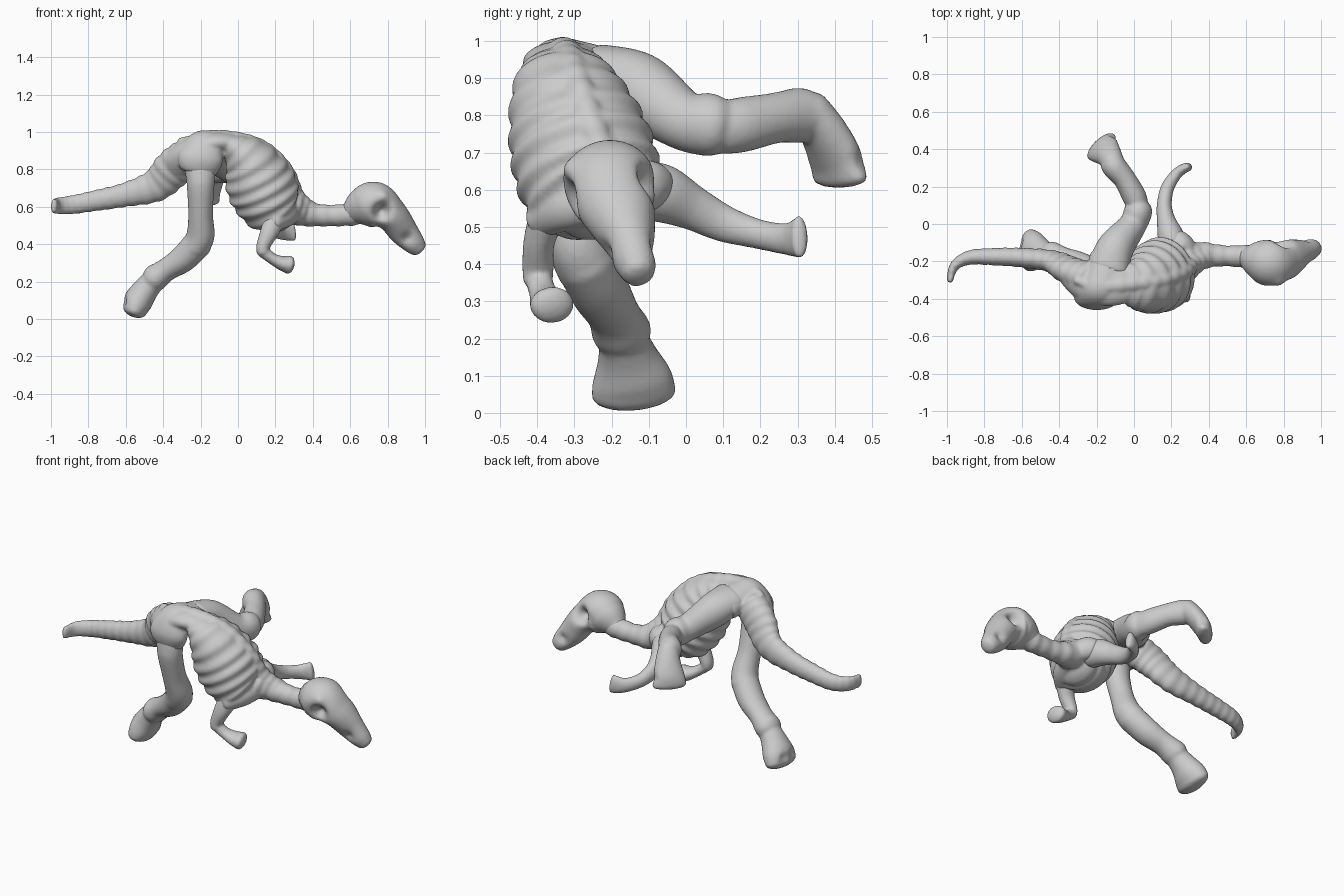
import bpy, bmesh, math
from mathutils import Vector


def smooth_path(points, steps):
    """Catmull-Rom through rows of x, y, z, half width, half height."""
    rows = [points[0]] + points + [points[-1]]
    out = []
    for i in range(1, len(rows) - 2):
        a, b, c, d = rows[i - 1:i + 3]
        for k in range(steps):
            t = k / steps
            out.append([0.5 * (2 * q + (r - p) * t + (2 * p - 5 * q + 4 * r - s) * t * t
                               + (3 * q - p - 3 * r + s) * t ** 3)
                        for p, q, r, s in zip(a, b, c, d)])
    return out + [list(points[-1])]


def tube(bm, points, side=(0, 1, 0), ridges=0, depth=0.0, sides=32, steps=14):
    """Closed elliptical sweep with rounded ends and optional ring ridges."""
    path = smooth_path(points, steps)
    n = len(path)
    sections = []
    for i, p in enumerate(path):
        t = (Vector(path[min(i + 1, n - 1)][:3]) - Vector(path[max(i - 1, 0)][:3])).normalized()
        s = Vector(side)
        s = (s - t * s.dot(t)).normalized()
        k = 1 + depth * math.sin(2 * math.pi * ridges * i / (n - 1))
        sections.append((Vector(p[:3]), t, s, t.cross(s), p[3] * k, p[4] * k))

    def cap(sec, sign):
        c, t, s, u, w, h = sec
        return [(c + t * sign * 0.55 * min(w, h) * math.sin(a), t, s, u, w * math.cos(a), h * math.cos(a))
                for a in (0.4, 0.8, 1.15, 1.4)]

    sections = cap(sections[0], -1)[::-1] + sections + cap(sections[-1], 1)
    rings = []
    for c, t, s, u, w, h in sections:
        rings.append([bm.verts.new(c + s * w * math.cos(a) + u * h * math.sin(a))
                      for a in (2 * math.pi * j / sides for j in range(sides))])
    for r0, r1 in zip(rings, rings[1:]):
        for j in range(sides):
            k = (j + 1) % sides
            bm.faces.new((r0[j], r0[k], r1[k], r1[j]))
    bm.faces.new(rings[0][::-1])
    bm.faces.new(rings[-1])


def push(bm, centre, direction, radius):
    """Press a soft dent or raise a bump."""
    c, d = Vector(centre), Vector(direction)
    for v in bm.verts:
        v.co += d * math.exp(-((v.co - c).length / radius) ** 2)


def finish(name, bm, voxel=0.01, smooth=3):
    """Fuse the sweeps of one part into a single smooth skin."""
    bmesh.ops.recalc_face_normals(bm, faces=bm.faces)
    me = bpy.data.meshes.new(name)
    bm.to_mesh(me)
    bm.free()
    me.polygons.foreach_set("use_smooth", [True] * len(me.polygons))
    ob = bpy.data.objects.new(name, me)
    bpy.context.collection.objects.link(ob)
    rm = ob.modifiers.new("fuse", 'REMESH')
    rm.mode = 'VOXEL'
    rm.voxel_size = voxel
    rm.use_smooth_shade = True
    sm = ob.modifiers.new("soften", 'SMOOTH')
    sm.factor = 0.5
    sm.iterations = smooth
    return ob


# Trunk: ridged ribcage, spine ridge, neck and shoulder girdle
bm = bmesh.new()
tube(bm, [(-.03, -.33, .93, .11, .07), (.05, -.32, .85, .155, .14), (.12, -.285, .72, .19, .185),
          (.18, -.25, .60, .185, .162), (.23, -.22, .54, .12, .09)],
     ridges=8, depth=.035, sides=48, steps=24)
tube(bm, [(-.3, -.28, .88, .05, .05), (-.17, -.33, .965, .045, .04), (0, -.32, .965, .04, .035),
          (.15, -.3, .91, .04, .035), (.26, -.26, .79, .04, .04), (.31, -.21, .65, .05, .05),
          (.38, -.17, .57, .06, .06)], ridges=16, depth=.05)
tube(bm, [(.28, -.2, .60, .10, .09), (.36, -.17, .565, .075, .07), (.48, -.17, .553, .056, .057),
          (.6, -.175, .56, .062, .062), (.66, -.185, .58, .07, .07)], ridges=7, depth=.035)
tube(bm, [(.3, -.2, .58, .05, .06), (.26, -.32, .55, .05, .06), (.19, -.39, .52, .05, .05)], side=(1, 0, 0))
tube(bm, [(.3, -.18, .59, .05, .06), (.26, -.11, .61, .06, .07), (.2, -.08, .6, .06, .06)], side=(1, 0, 0))
# pelvis and hip block
tube(bm, [(-.215, -.385, .80, .105, .06), (-.2, -.39, .86, .12, .07), (-.18, -.35, .93, .10, .075),
          (-.16, -.29, .93, .10, .07), (-.13, -.19, .89, .11, .085)], side=(1, 0, 0))
tube(bm, [(-.33, -.27, .82, .07, .09), (-.25, -.32, .89, .1, .08), (-.13, -.33, .94, .11, .06),
          (-.03, -.33, .94, .09, .05)])
tube(bm, [(-.31, -.3, .95, .02, .02), (-.26, -.32, .95, .03, .03)])
# tail of many vertebrae
tube(bm, [(-.25, -.29, .88, .09, .10), (-.34, -.25, .81, .075, .105), (-.44, -.2, .715, .06, .088),
          (-.6, -.18, .665, .052, .065), (-.75, -.175, .635, .046, .056), (-.88, -.18, .612, .038, .05),
          (-.96, -.225, .605, .026, .045), (-.985, -.305, .605, .016, .038)],
     ridges=18, depth=.035, steps=20)
finish("trunk_and_tail", bm, .009)

# Skull with eye sockets and cheek openings
bm = bmesh.new()
tube(bm, [(.60, -.175, .565, .06, .062), (.66, -.19, .595, .105, .105), (.735, -.205, .61, .13, .122),
          (.82, -.185, .555, .108, .09), (.885, -.155, .468, .074, .078), (.942, -.135, .403, .057, .06),
          (.965, -.128, .378, .045, .048)], sides=56, steps=16)
push(bm, (.77, -.315, .575), (-.01, .075, .01), .042)
push(bm, (.79, -.09, .615), (-.01, -.075, -.02), .042)
push(bm, (.905, -.22, .43), (0, .02, 0), .03)
push(bm, (.915, -.08, .44), (0, -.02, 0), .03)
push(bm, (.77, -.3, .65), (.01, -.015, .01), .03)
finish("skull", bm, .009, 2)

# Standing leg: thigh, shin with joint knobs and broad foot
bm = bmesh.new()
tube(bm, [(-.205, -.39, .82, .055, .085), (-.2, -.385, .755, .066, .078),
          (-.2, -.38, .70, .067, .073), (-.2, -.34, .56, .068, .066), (-.2, -.295, .45, .078, .075),
          (-.225, -.265, .39, .083, .075)])
tube(bm, [(-.21, -.275, .41, .08, .078), (-.29, -.23, .325, .08, .073), (-.38, -.195, .265, .072, .062),
          (-.44, -.175, .222, .08, .072), (-.46, -.17, .21, .077, .066)])
tube(bm, [(-.44, -.175, .22, .06, .06), (-.495, -.158, .155, .08, .07), (-.535, -.145, .095, .107, .078),
          (-.555, -.14, .05, .114, .069)])
for y in (-.18, -.1):
    push(bm, (-.62, y, .09), (.02, 0, .01), .03)
finish("standing_leg", bm)

# Raised leg: thigh, shin with joint knobs and hanging foot
bm = bmesh.new()
tube(bm, [(-.14, -.24, .92, .11, .075), (-.10, -.13, .87, .10, .10), (-.01, -.01, .788, .075, .08),
          (.02, .06, .775, .076, .085), (.025, .09, .77, .07, .078)], side=(1, 0, 0))
tube(bm, [(.025, .09, .765, .055, .07), (0, .15, .775, .064, .074), (-.05, .24, .793, .06, .068),
          (-.10, .30, .80, .066, .074), (-.12, .33, .80, .065, .068)], side=(1, 0, 0))
tube(bm, [(-.11, .325, .815, .06, .06), (-.135, .37, .755, .072, .056), (-.165, .405, .68, .092, .05),
          (-.175, .415, .63, .099, .042)], side=(.14, .12, .04))
for k in (-.03, .04):
    push(bm, (-.14 + k, .45 + k, .68), (-.015, -.015, 0), .03)
finish("raised_leg", bm)

# Near arm, bent at the elbow
bm = bmesh.new()
tube(bm, [(.2, -.37, .54, .05, .06), (.165, -.395, .46, .042, .048), (.135, -.398, .39, .042, .037),
          (.135, -.398, .355, .04, .035)])
tube(bm, [(.13, -.398, .365, .036, .034), (.18, -.385, .325, .038, .03), (.23, -.37, .3, .052, .038),
          (.272, -.36, .29, .06, .05)])
finish("near_arm", bm, .008, 2)

# Far arm, stretched sideways
bm = bmesh.new()
tube(bm, [(.21, -.12, .6, .08, .075), (.195, -.06, .588, .078, .07), (.172, .02, .55, .06, .05),
          (.162, .1, .51, .05, .04), (.178, .19, .482, .04, .036), (.225, .265, .468, .042, .03),
          (.27, .298, .47, .053, .026), (.295, .305, .474, .058, .022)], side=(0, 0, 1))
finish("far_arm", bm, .008, 2)
